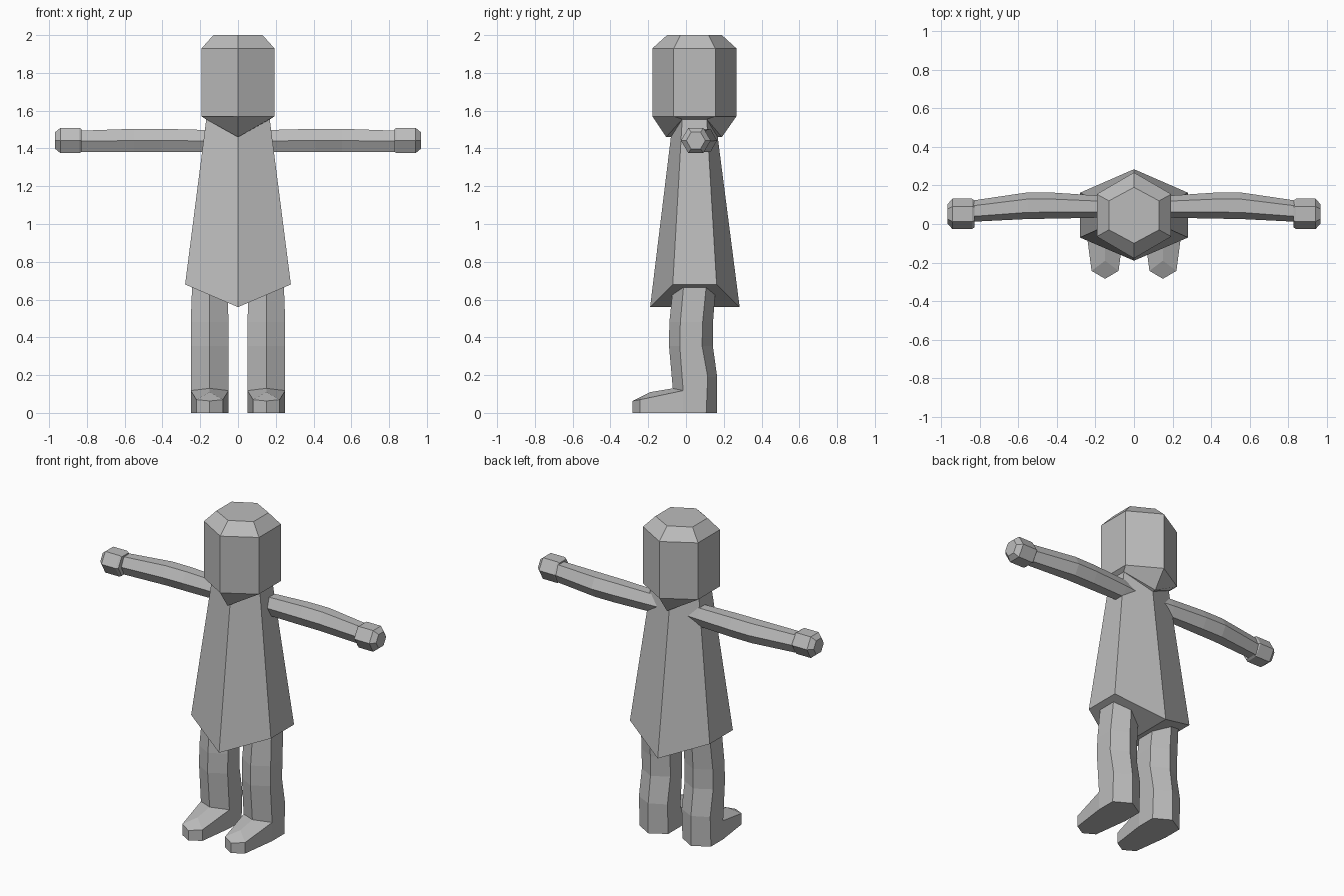
import bpy, bmesh, math

if "Cube" in bpy.data.objects:
    bpy.data.objects.remove(bpy.data.objects["Cube"])

grey = bpy.data.materials.new("plain grey")
grey.diffuse_color = (0.5, 0.5, 0.5, 1)
grey.use_nodes = True
grey.node_tree.nodes["Principled BSDF"].inputs["Base Color"].default_value = grey.diffuse_color


def make(name, verts, faces):
    """Create a flat-shaded object with consistent outward normals."""
    me = bpy.data.meshes.new(name)
    me.from_pydata(verts, [], faces)
    bm = bmesh.new()
    bm.from_mesh(me)
    bmesh.ops.recalc_face_normals(bm, faces=bm.faces)
    bm.to_mesh(me)
    bm.free()
    me.materials.append(grey)
    ob = bpy.data.objects.new(name, me)
    bpy.context.collection.objects.link(ob)
    return ob


def loft(name, rings):
    """Skin six-sided rings; the end caps are folded along vertices 0 and 3."""
    verts = [v for r in rings for v in r]
    faces = [(6 * k + i, 6 * k + (i + 1) % 6, 6 * k + 6 + (i + 1) % 6, 6 * k + 6 + i)
             for k in range(len(rings) - 1) for i in range(6)]
    for b in (0, 6 * (len(rings) - 1)):
        faces += [(b, b + 1, b + 2, b + 3), (b + 3, b + 4, b + 5, b)]
    return make(name, verts, faces)


def ring(w, front, side_f, side_b, back, z_mid, z_side=None, cx=0):
    """Six-sided ring with points to the front and back and flat sides."""
    zs = z_mid if z_side is None else z_side
    return [(cx, front, z_mid), (cx + w, side_f, zs), (cx + w, side_b, zs),
            (cx, back, z_mid), (cx - w, side_b, zs), (cx - w, side_f, zs)]


def limb_ring(x, cy, cz, r, h):
    """Six-sided ring across the x axis with a flat top."""
    return [(x, cy + dy * r, cz + dz * h) for dy, dz in
            ((1, 0), (.5, 1), (-.5, 1), (-1, 0), (-.5, -1), (.5, -1))]


# Head: hexagonal column, chamfered at the crown and pointed at the chin
loft("head", [ring(.17, -.105, -.02, .11, .19, 1.46, 1.555),
              ring(.193, -.178, -.065, .155, .267, 1.57),
              ring(.193, -.178, -.065, .155, .267, 1.93),
              ring(.13, -.10, -.03, .12, .19, 2.0)])

# Dress: flared hexagon with a folded hem
loft("dress", [ring(.28, -.19, -.07, .162, .284, .56, .68),
               ring(.168, -.08, -.02, .11, .168, 1.46, 1.555)])

for side, s in (("left", 1), ("right", -1)):
    # Arm: bent six-sided tube
    loft(side + "_arm", [limb_ring(s * x, y, z, r, h) for x, y, z, r, h in
                         ((.10, .083, 1.438, .056, .057), (.18, .09, 1.44, .057, .058),
                          (.41, .095, 1.442, .067, .062), (.55, .095, 1.442, .069, .062),
                          (.835, .067, 1.438, .055, .056))])
    # Hand: short mitt with chamfered ends
    loft(side + "_hand", [limb_ring(s * x, .052, 1.442, r, h) for x, r, h in
                          ((.828, .070, .060), (.84, .079, .067),
                           (.94, .079, .067), (.968, .050, .044))])

    # Leg and foot: lofted leg whose last ring runs into a wedge-shaped foot
    cx = s * .15
    leg = [ring(.092, -.065, -.01, .11, .16, .70, cx=cx),
           ring(.10, -.088, -.03, .088, .143, .48, cx=cx),
           ring(.10, -.09, -.033, .085, .142, .355, cx=cx),
           [(cx, -.07, .13), (cx + .1, -.015, .118), (cx + .1, .115, .19),
            (cx, .165, .19), (cx - .1, .115, .19), (cx - .1, -.015, .118)]]
    verts = [v for r in leg for v in r]
    faces = [(6 * k + i, 6 * k + (i + 1) % 6, 6 * k + 6 + (i + 1) % 6, 6 * k + 6 + i)
             for k in range(3) for i in range(6)] + [tuple(range(6))]
    # toe top: 24 ridge, 25/26 corners, 27 tip; sole: 28-34
    verts += [(cx, -.19, .11), (cx + .07, -.243, .07), (cx - .07, -.243, .07),
              (cx, -.284, .063),
              (cx, -.284, 0), (cx + .07, -.243, 0), (cx + .1, -.015, 0),
              (cx + .1, .107, 0), (cx, .165, 0), (cx - .1, .107, 0),
              (cx - .1, -.015, 0), (cx - .07, -.243, 0)]
    faces += [(18, 19, 25, 24), (18, 24, 26, 23), (24, 25, 27, 26),
              (27, 25, 29, 28), (25, 19, 30, 29), (19, 20, 31, 30),
              (20, 21, 32, 31), (21, 22, 33, 32), (22, 23, 34, 33),
              (23, 26, 35, 34), (26, 27, 28, 35), tuple(range(28, 36))]
    make(side + "_leg", verts, faces)
